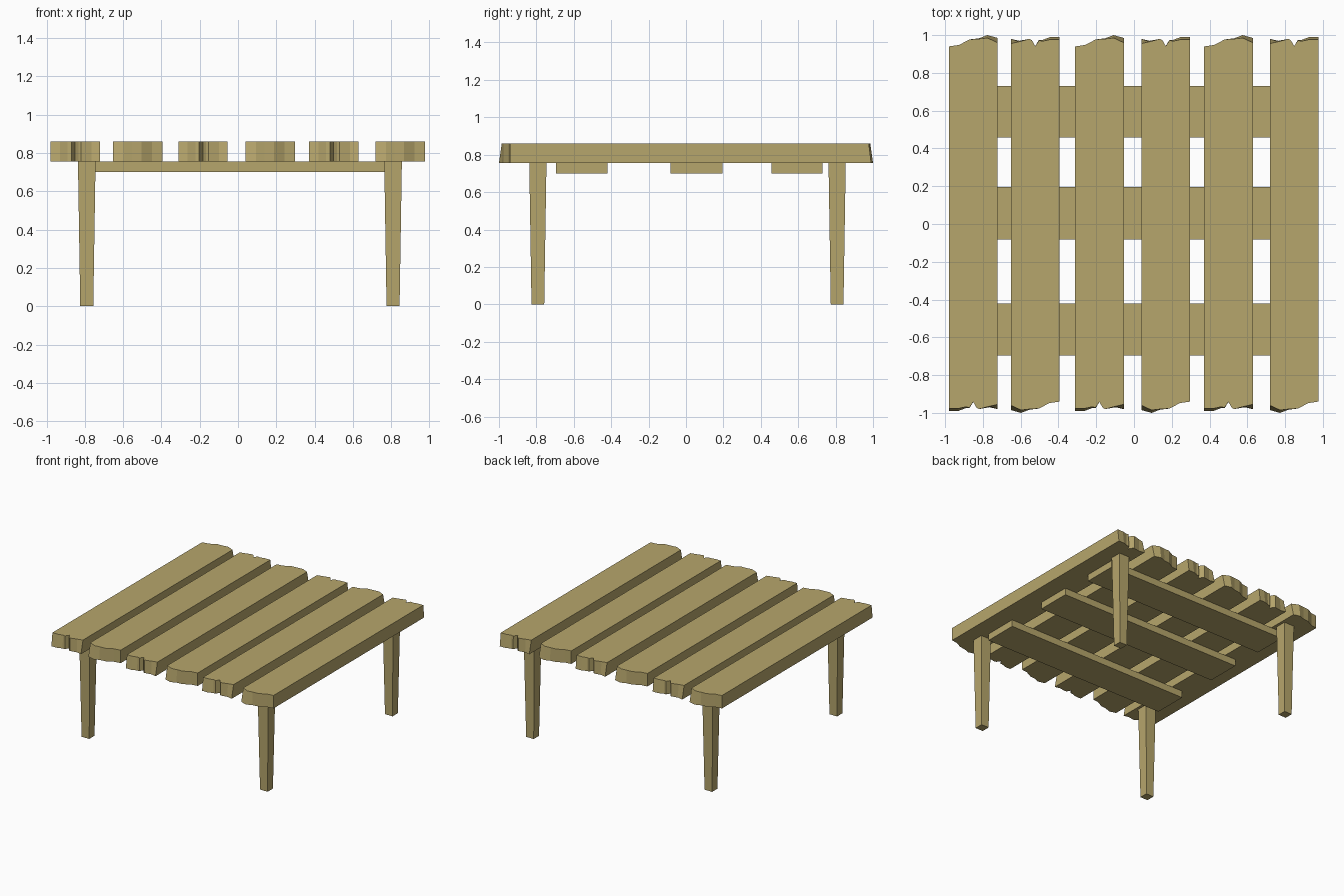
import bpy, bmesh

if "Cube" in bpy.data.objects:
    bpy.data.objects.remove(bpy.data.objects["Cube"])

wood = bpy.data.materials.new("wood")
wood.diffuse_color = (0.47, 0.38, 0.15, 1)
wood.use_nodes = True
wood.node_tree.nodes["Principled BSDF"].inputs["Base Color"].default_value = wood.diffuse_color


def loft(name, bottom, top):
    """Solid between two matching point loops."""
    bm = bmesh.new()
    lo = [bm.verts.new(p) for p in bottom]
    hi = [bm.verts.new(p) for p in top]
    bm.faces.new(lo[::-1])
    bm.faces.new(hi)
    n = len(lo)
    for i in range(n):
        j = (i + 1) % n
        bm.faces.new((lo[i], lo[j], hi[j], hi[i]))
    bmesh.ops.recalc_face_normals(bm, faces=bm.faces)
    mesh = bpy.data.meshes.new(name)
    bm.to_mesh(mesh)
    bm.free()
    mesh.materials.append(wood)
    ob = bpy.data.objects.new(name, mesh)
    bpy.context.collection.objects.link(ob)
    return ob


def rect(x0, x1, y0, y1, z):
    return [(x0, y0, z), (x1, y0, z), (x1, y1, z), (x0, y1, z)]


# Top planks: rough ends as (across, y at top, y at bottom)
HALF, Z0, Z1 = 0.129, 0.755, 0.86
back_end = [(-HALF, 0.94, 0.94), (-0.075, 0.948, 0.948), (-0.02, 0.977, 0.977),
            (0.03, 0.98, 0.983), (0.075, 0.985, 1.0), (HALF, 0.96, 0.985)]
front_end = [(HALF, -0.955, -0.98), (0.085, -0.965, -0.97), (0.03, -0.98, -0.98),
             (0.017, -0.972, -0.972), (0.0, -0.942, -0.942), (-0.02, -0.972, -0.975),
             (-0.04, -0.968, -0.975), (-0.08, -0.977, -0.99), (-HALF, -0.977, -0.99)]
outline = back_end + front_end
for i, cx in enumerate([-0.851, -0.523, -0.183, 0.168, 0.5, 0.848]):
    s = -1 if i % 2 else 1  # every second plank is turned end for end
    loft(f"plank_{i + 1}",
         [(cx + s * u, s * b, Z0) for u, t, b in outline],
         [(cx + s * u, s * t, Z1) for u, t, b in outline])

# Cross slats under the planks
for name, y0, y1 in [("front", -0.695, -0.42), ("middle", -0.083, 0.195), ("back", 0.457, 0.73)]:
    loft(f"{name}_slat", rect(-0.82, 0.83, y0, y1, 0.70), rect(-0.82, 0.83, y0, y1, Z0))

# Tapered legs
for xn, x in (("left", -0.79), ("right", 0.81)):
    for yn, y in (("front", -0.792), ("back", 0.808)):
        a, b = 0.034, 0.046
        loft(f"{yn}_{xn}_leg", rect(x - a, x + a, y - a, y + a, 0),
             rect(x - b, x + b, y - b, y + b, Z0))
